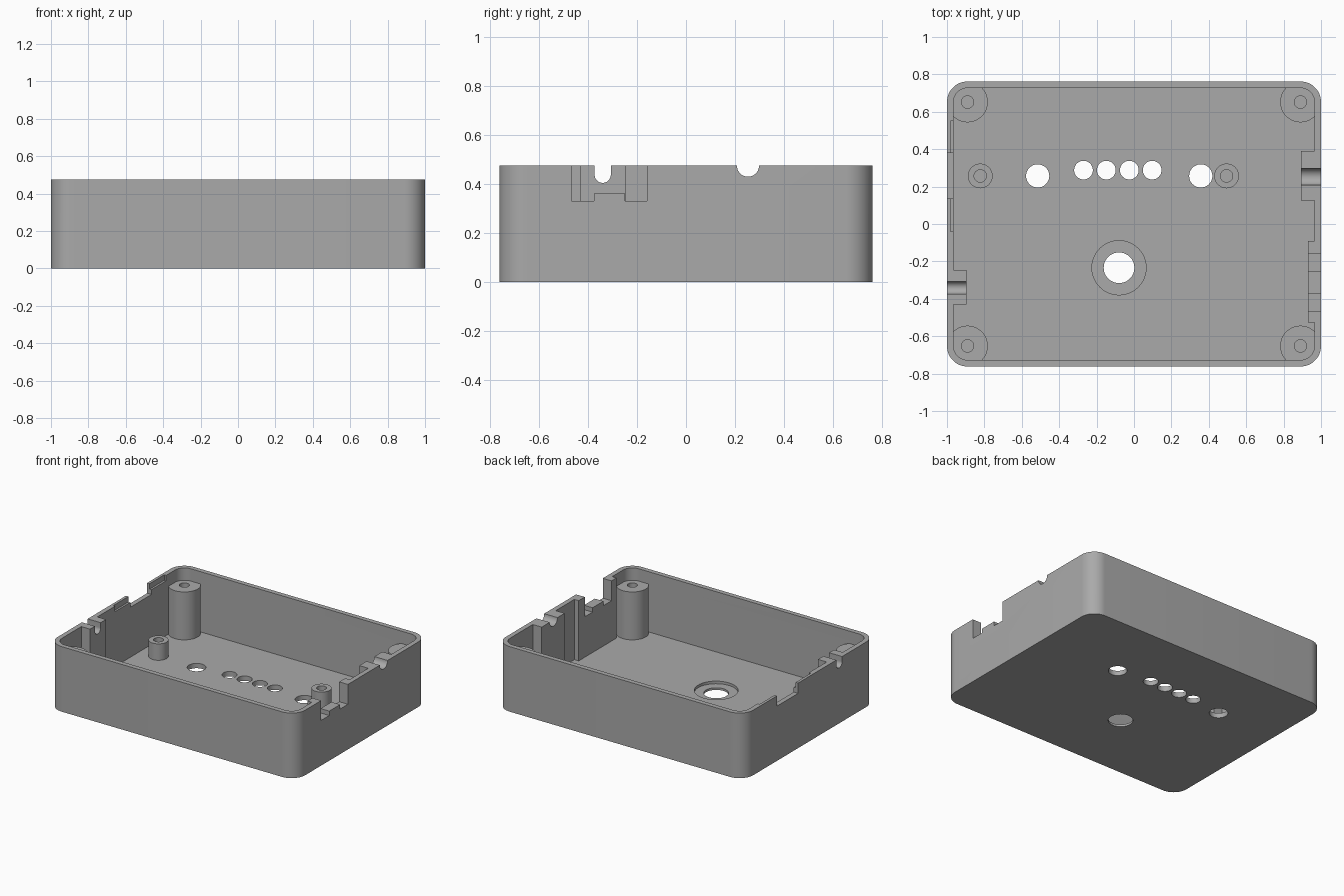
import bpy, bmesh
from math import pi, cos, sin, radians

old = bpy.data.objects.get("Cube")
if old:
    bpy.data.objects.remove(old, do_unlink=True)

HX, HY, RIM = 1.0, 0.762, 0.475      # outer half sizes and rim height
WALL, FLOOR, CORNER = 0.035, 0.035, 0.11
OVER = RIM + 0.1                     # build past the rim, trim flush later

grey = bpy.data.materials.new("plain grey")
grey.use_nodes = True
grey.diffuse_color = (0.4, 0.4, 0.4, 1)
grey.node_tree.nodes["Principled BSDF"].inputs["Base Color"].default_value = (0.4, 0.4, 0.4, 1)


def prism(name, outline, z0, z1):
    """Extrude a flat outline from z0 to z1."""
    bm = bmesh.new()
    face = bm.faces.new([bm.verts.new((x, y, z0)) for x, y in outline])
    top = bmesh.ops.extrude_face_region(bm, geom=[face])["geom"]
    moved = [v for v in top if isinstance(v, bmesh.types.BMVert)]
    bmesh.ops.translate(bm, vec=(0, 0, z1 - z0), verts=moved)
    bmesh.ops.recalc_face_normals(bm, faces=bm.faces)
    mesh = bpy.data.meshes.new(name)
    bm.to_mesh(mesh)
    bm.free()
    mesh.materials.append(grey)
    obj = bpy.data.objects.new(name, mesh)
    bpy.context.collection.objects.link(obj)
    return obj


def rounded(hx, hy, r, steps=12):
    points = []
    for k, (sx, sy) in enumerate([(1, 1), (-1, 1), (-1, -1), (1, -1)]):
        for i in range(steps + 1):
            a = pi / 2 * (k + i / steps)
            points.append((sx * (hx - r) + r * cos(a), sy * (hy - r) + r * sin(a)))
    return points


def disc(x, y, r, n=48):
    return [(x + r * cos(2 * pi * i / n), y + r * sin(2 * pi * i / n)) for i in range(n)]


def box(x0, x1, y0, y1, z0, z1):
    return prism("block", [(x0, y0), (x1, y0), (x1, y1), (x0, y1)], z0, z1)


def rod(x, y, r, z0, z1):
    return prism("rod", disc(x, y, r), z0, z1)


def cross_rod(x, y, z, r):
    """Cylinder lying along x, for the cable grooves."""
    obj = prism("cross_rod", disc(0, 0, r), -0.2, 0.2)
    obj.rotation_euler.y = pi / 2
    obj.location = (x, y, z)
    return obj


def combine(target, tool, operation):
    tool.hide_render = True
    mod = target.modifiers.new("shape", "BOOLEAN")
    mod.operation, mod.solver, mod.object = operation, "EXACT", tool
    bpy.context.view_layer.update()
    bpy.context.view_layer.objects.active = target
    bpy.ops.object.modifier_apply(modifier=mod.name)
    bpy.data.objects.remove(tool, do_unlink=True)


def add(tool):
    combine(case, tool, "UNION")


def cut(tool):
    combine(case, tool, "DIFFERENCE")


# Open tray
case = prism("enclosure_tray", rounded(HX, HY, CORNER), 0, OVER)
cut(prism("cavity", rounded(HX - WALL, HY - WALL, CORNER - WALL), FLOOR, OVER + 0.1))

# Thick wall blocks behind the cable and socket openings
BASE = FLOOR / 2
add(box(-0.985, -0.895, -0.43, -0.245, BASE, OVER - 0.02))
add(box(0.893, 0.985, 0.125, 0.39, BASE, OVER - 0.02))
add(box(0.93, 0.985, -0.527, -0.09, BASE, OVER - 0.02))

# Corner screw posts and small board posts, with blind holes
corner_posts = [(sx * 0.89, sy * 0.652) for sx in (-1, 1) for sy in (-1, 1)]
board_posts = [(-0.822, 0.257), (0.495, 0.257)]
for posts, radius, top in ((corner_posts, 0.1085, 0.385), (board_posts, 0.066, 0.155)):
    for x, y in posts:
        add(rod(x, y, radius, BASE, top))
        cut(rod(x, y, 0.033, FLOOR + 0.005, top + 0.05))

# Trim everything flush at the rim
cut(box(-2, 2, -2, 2, RIM, 1))

# Floor holes
for x, y, r in [(-0.515, 0.257, 0.062), (0.357, 0.257, 0.062), (-0.27, 0.288, 0.05),
                (-0.148, 0.288, 0.05), (-0.025, 0.288, 0.05), (0.097, 0.288, 0.05),
                (-0.08, -0.234, 0.082)]:
    cut(rod(x, y, r, -0.1, 0.1))
cut(rod(-0.08, -0.234, 0.145, FLOOR * 0.45, 0.1))

# Stepped socket opening and round cable groove in the +x wall
for y0, y1, z in ((-0.468, -0.375, 0.33), (-0.376, -0.249, 0.362), (-0.25, -0.16, 0.33)):
    cut(box(0.85, 1.1, y0, y1, z, 1))
cut(cross_rod(1, 0.253, RIM, 0.045))

# U-shaped cable slot, switch notch and clip recesses in the -x wall
cut(cross_rod(-1, -0.34, 0.438, 0.033))
cut(box(-1.1, -0.85, -0.373, -0.307, 0.438, 1))
cut(box(-1.1, -0.9, 0.135, 0.38, 0.4, 1))
for y0, y1 in ((-0.04, 0.136), (0.379, 0.55)):
    cut(box(-0.98, -0.94, y0, y1, 0.435, 1))

# Smooth curved walls, keep edges sharp
bpy.ops.object.select_all(action="DESELECT")
case.select_set(True)
bpy.context.view_layer.objects.active = case
bpy.ops.object.shade_smooth_by_angle(angle=radians(30))
